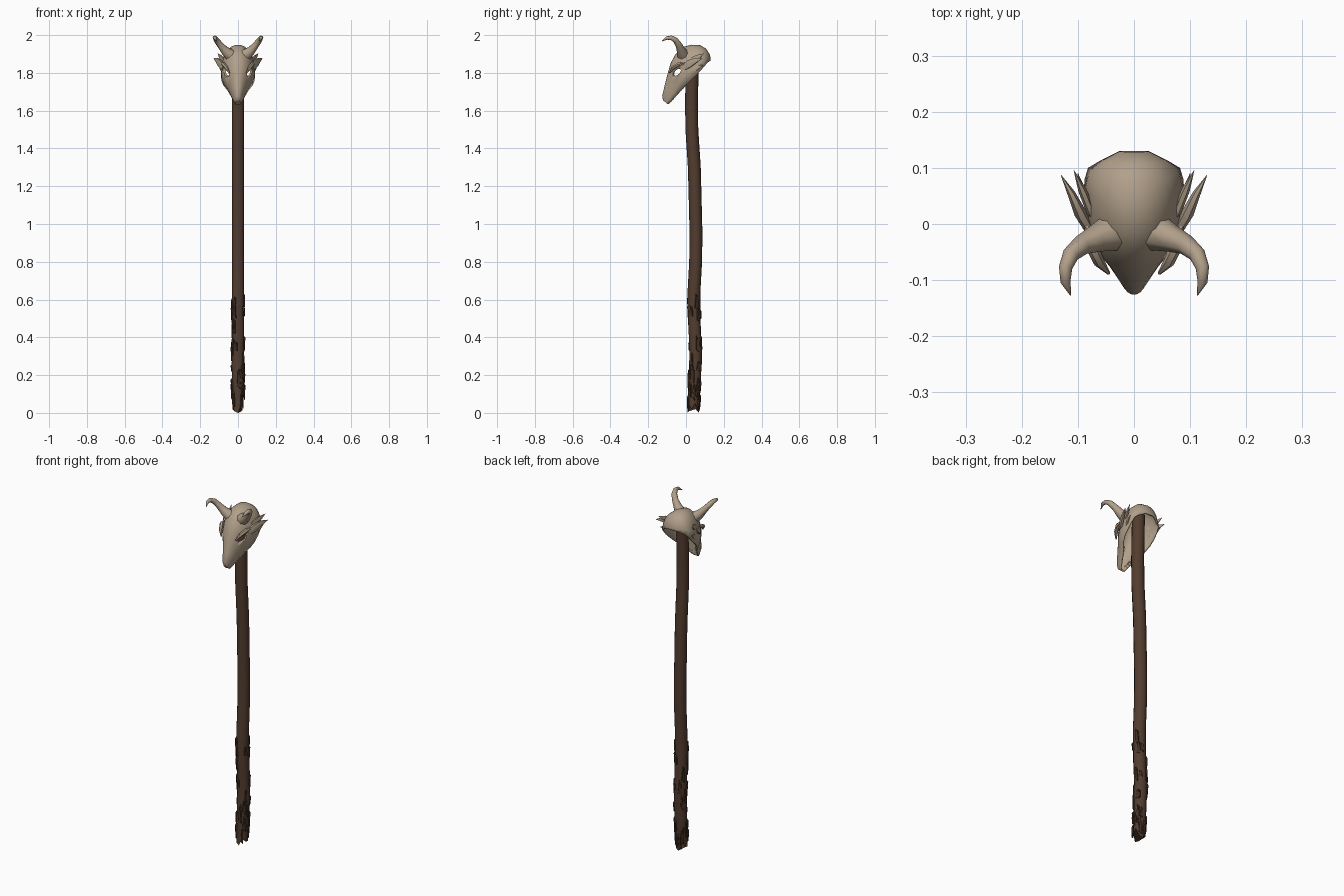
import bpy, bmesh, math, random
from mathutils import Vector

if "Cube" in bpy.data.objects:
    bpy.data.objects.remove(bpy.data.objects["Cube"])

random.seed(4)


def material(name, rgb):
    m = bpy.data.materials.new(name)
    m.diffuse_color = (*rgb, 1)
    m.use_nodes = True
    m.node_tree.nodes["Principled BSDF"].inputs["Base Color"].default_value = m.diffuse_color
    return m


BONE = material("aged bone", (0.44, 0.35, 0.255))
WOOD = material("dark wood", (0.085, 0.046, 0.028))
BARK = material("loose bark", (0.05, 0.028, 0.017))


def finish(bm, name, mat, angle=50):
    bmesh.ops.recalc_face_normals(bm, faces=bm.faces)
    me = bpy.data.meshes.new(name)
    bm.to_mesh(me)
    bm.free()
    ob = bpy.data.objects.new(name, me)
    bpy.context.collection.objects.link(ob)
    me.materials.append(mat)
    bpy.ops.object.select_all(action='DESELECT')
    ob.select_set(True)
    bpy.context.view_layer.objects.active = ob
    bpy.ops.object.shade_smooth_by_angle(angle=math.radians(angle))
    return ob


def skin(bm, rings, closed=True):
    """Join vertex rings with quads and cap both ends."""
    n = len(rings[0])
    for a, b in zip(rings, rings[1:]):
        for i in range(n if closed else n - 1):
            j = (i + 1) % n
            bm.faces.new((a[i], a[j], b[j], b[i]))
    bm.faces.new(rings[0])
    bm.faces.new(rings[-1])


def tube(bm, path, sides=8, ref=(0, 0, 1), flat=1.0):
    """Tapered tube along (x, y, z, radius) points."""
    pts = [Vector(p[:3]) for p in path]
    rings = []
    for k, p in enumerate(pts):
        t = (pts[min(k + 1, len(pts) - 1)] - pts[max(k - 1, 0)]).normalized()
        u = Vector(ref).cross(t).normalized()
        v = t.cross(u)
        r = path[k][3]
        rings.append([bm.verts.new(p + r * (math.cos(a) * u * flat + math.sin(a) * v))
                      for a in [2 * math.pi * i / sides for i in range(sides)]])
    skin(bm, rings)
    return rings


# staff: gently bent pole with a rough, splintered foot
BEND = [(0.0, .038), (.12, .042), (.3, .053), (.45, .046), (.6, .04), (.8, .051),
        (.95, .053), (1.15, .048), (1.3, .044), (1.5, .031), (1.65, .029), (1.9, .035)]


def bend_y(z):
    for (z0, y0), (z1, y1) in zip(BEND, BEND[1:]):
        if z <= z1:
            return y0 + (y1 - y0) * (z - z0) / (z1 - z0)
    return BEND[-1][1]


bm = bmesh.new()
heights = [.03, .08, .14, .2, .26, .32, .4, .48, .56, .64, .8, .95, 1.15, 1.3, 1.5, 1.65, 1.8, 1.9]
rings = tube(bm, [(0, bend_y(z), z, .034 if z > .1 else .031) for z in heights], 10, (1, 0, 0))
for i, v in enumerate(rings[0]):
    v.co.z = (0.0, .045, .02, .05, .008)[i % 5]
for ring, z in zip(rings[1:], heights[1:]):
    if z < .6:
        for v in ring:
            c = Vector((0, bend_y(z), v.co.z))
            v.co = c + (v.co - c) * random.uniform(.94, 1.05)
finish(bm, "staff", WOOD)

# bark flakes clinging to the lower staff
bm = bmesh.new()
for k in range(46):
    z = .05 + .57 * random.random() ** 1.5
    a = random.uniform(0, 2 * math.pi)
    h, w = random.uniform(.03, .075), random.uniform(.18, .38)

    def on(da, dz, r):
        zz = max(z + dz, .004)
        return bm.verts.new((r * math.cos(a + da), bend_y(zz) + r * math.sin(a + da), zz))
    base = [on(-w, -h * .4, .032), on(w, -h * .6, .032), on(w * .8, h * .5, .032), on(-w * .5, h * .7, .032)]
    top = [on(-w * .8, -h * .4, .036), on(w * .8, -h * .5, .037), on(w * .5, h * .4, .039), on(-w * .3, h * .5, .040)]
    skin(bm, [base, top])
finish(bm, "bark_flakes", BARK, 30)

# skull: open-bottomed shell, stations (bottom y, z, top y, z, half width)
STATIONS = [(-.095, 1.633, -.122, 1.655, .014), (-.075, 1.652, -.126, 1.678, .026),
            (-.05, 1.68, -.115, 1.725, .040), (-.025, 1.707, -.10, 1.785, .056),
            (0, 1.735, -.082, 1.85, .078), (.025, 1.76, -.055, 1.90, .088),
            (.055, 1.788, -.015, 1.938, .090), (.08, 1.815, .03, 1.949, .088),
            (.1, 1.838, .075, 1.947, .082), (.113, 1.853, .108, 1.927, .060),
            (.13, 1.865, .128, 1.893, .026)]
bm = bmesh.new()
rings = []
for by, bz, ty, tz, w in STATIONS:
    ring = []
    for i in range(15):
        a = math.pi * i / 14
        s = math.sin(a) ** .85
        ring.append(bm.verts.new((w * math.cos(a), by + (ty - by) * s, bz + (tz - bz) * s)))
    rings.append(ring)
skin(bm, rings, closed=False)
skull = finish(bm, "skull", BONE)
# make certain the shell faces outward before thickening inward
top_face = max(skull.data.polygons, key=lambda p: p.center.z)
if top_face.normal.z < 0:
    skull.data.flip_normals()
shell = skull.modifiers.new("shell", 'SOLIDIFY')
shell.thickness, shell.offset = .009, -1

# eye sockets cut through the shell
bm = bmesh.new()
for s in (-1, 1):
    res = bmesh.ops.create_icosphere(bm, subdivisions=2, radius=1)
    along = Vector((0, .74, .67))
    across = Vector((0, -.67, .74))
    for v in res['verts']:
        x, y, z = v.co
        v.co = Vector((s * .068, -.052, 1.80)) + Vector((x * .03, 0, 0)) + along * y * .032 + across * z * .016
cutter = finish(bm, "eye_cutter", BONE)
cutter.hide_render = True
cutter.hide_viewport = True
cut = skull.modifiers.new("eyes", 'BOOLEAN')
cut.operation, cut.object, cut.solver = 'DIFFERENCE', cutter, 'EXACT'

# horns: rise outward, then hook forward
bm = bmesh.new()
for s in (-1, 1):
    tube(bm, [(s * x, y, z, r) for x, y, z, r in [
        (.040, -.015, 1.895, .034), (.070, -.027, 1.918, .024), (.094, -.038, 1.947, .018),
        (.113, -.055, 1.973, .015), (.122, -.078, 1.986, .012), (.122, -.103, 1.984, .009),
        (.113, -.127, 1.968, .001)]], 8)
finish(bm, "horns", BONE)

# cheek spikes: two backswept points per side
bm = bmesh.new()
for s in (-1, 1):
    tube(bm, [(s * x, y, z, r) for x, y, z, r in [
        (.076, -.015, 1.825, .018), (.096, .02, 1.85, .022), (.112, .055, 1.868, .014),
        (.130, .087, 1.876, .001)]], 6, flat=.5)
    tube(bm, [(s * x, y, z, r) for x, y, z, r in [
        (.076, .02, 1.86, .016), (.092, .06, 1.882, .015), (.107, .095, 1.902, .001)]], 6, flat=.5)
    tube(bm, [(s * x, y, z, r) for x, y, z, r in [
        (.080, .03, 1.81, .014), (.092, .06, 1.828, .012), (.100, .09, 1.842, .001)]], 6, flat=.5)
finish(bm, "cheek_spikes", BONE)

# brow ridges above the eye sockets
bm = bmesh.new()
for s in (-1, 1):
    tube(bm, [(s * x, y, z, r) for x, y, z, r in [
        (.045, -.088, 1.80, .003), (.062, -.068, 1.828, .010), (.078, -.035, 1.848, .011),
        (.084, .0, 1.85, .004)]], 6)
finish(bm, "brow_ridges", BONE)

# upper teeth along the inside of the jaw
bm = bmesh.new()
for s in (-1, 1):
    for k in range(7):
        t = k / 6
        y, z, x = -.078 + .06 * t, 1.655 + .065 * t, s * (.018 + .028 * t)
        tube(bm, [(x, y - .01, z + .01, .006), (x, y + .004, z - .006, .001)], 5)
finish(bm, "teeth", BONE)
